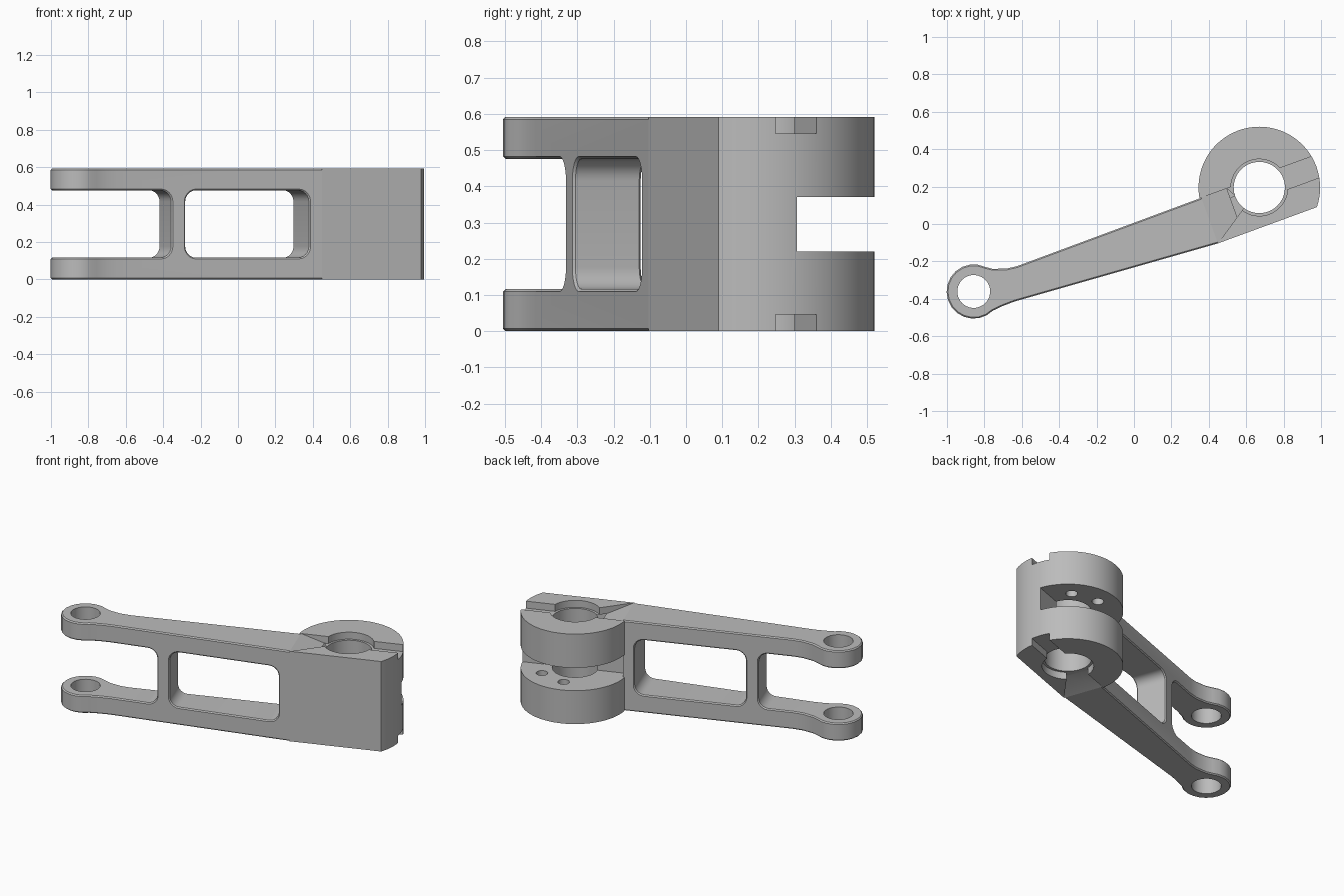
import bpy, bmesh
from math import cos, sin, pi, radians, atan2
from mathutils import Matrix

if "Cube" in bpy.data.objects:
    bpy.data.objects.remove(bpy.data.objects["Cube"], do_unlink=True)

H = 0.592            # overall height
TILT = radians(20)   # arm direction in plan
HUB_R, EYE_R, EYE_X = 0.325, 0.145, -1.625
FRONT, BACK, SEAM = -0.205, 0.055, -0.31
GAP_LO, GAP_HI = 0.116, H - 0.116

metal = bpy.data.materials.new("grey metal")
metal.use_nodes = True
GREY = (0.5, 0.5, 0.5, 1)
metal.diffuse_color = GREY
metal.node_tree.nodes["Principled BSDF"].inputs["Base Color"].default_value = GREY


def arc(cx, cy, r, a0, a1, n):
    return [(cx + r * cos(a0 + (a1 - a0) * i / n),
             cy + r * sin(a0 + (a1 - a0) * i / n)) for i in range(n + 1)]


def circle(cx, cy, r, n):
    return arc(cx, cy, r, 0, 2 * pi, n)[:-1]


def rounded(x0, z0, x1, z1, r):
    pts = []
    for i, (x, z) in enumerate([(x1 - r, z1 - r), (x0 + r, z1 - r),
                                (x0 + r, z0 + r), (x1 - r, z0 + r)]):
        pts += arc(x, z, r, i * pi / 2, (i + 1) * pi / 2, 6)
    return pts


def prism(name, pts, lo, hi, along_y=False):
    """Extrude a plan profile upwards, or an elevation profile along y."""
    bm = bmesh.new()
    place = (lambda p, t: (p[0], t, p[1])) if along_y else (lambda p, t: (p[0], p[1], t))
    face = bm.faces.new([bm.verts.new(place(p, lo)) for p in pts])
    out = bmesh.ops.extrude_face_region(bm, geom=[face])
    shift = (0, hi - lo, 0) if along_y else (0, 0, hi - lo)
    bmesh.ops.translate(bm, vec=shift,
                        verts=[v for v in out["geom"] if isinstance(v, bmesh.types.BMVert)])
    bmesh.ops.recalc_face_normals(bm, faces=bm.faces)
    mesh = bpy.data.meshes.new(name)
    bm.to_mesh(mesh)
    bm.free()
    obj = bpy.data.objects.new(name, mesh)
    bpy.context.collection.objects.link(obj)
    return obj


def apply(obj, mod):
    bpy.context.view_layer.objects.active = obj
    bpy.ops.object.modifier_apply(modifier=mod.name)


def cut(obj, *cutters):
    for c in cutters:
        mod = obj.modifiers.new("cut", "BOOLEAN")
        mod.operation, mod.solver, mod.object = "DIFFERENCE", "EXACT", c
        apply(obj, mod)
        bpy.data.objects.remove(c, do_unlink=True)


def finish(obj):
    obj.data.materials.clear()
    obj.data.materials.append(metal)
    obj.data.transform(Matrix.Translation((0.67, 0.195, 0)) @ Matrix.Rotation(TILT, 4, "Z"))
    bpy.ops.object.select_all(action="DESELECT")
    obj.select_set(True)
    bpy.context.view_layer.objects.active = obj
    bpy.ops.object.shade_smooth_by_angle(angle=radians(32))


# Forked arm: tapered bar with a rounded eye, window and fork gap
neck_back = [(-0.25, BACK), (-1.36, 0.048), (-1.42, 0.055), (-1.49, 0.08)]
neck_front = [(-1.505, -0.126), (-1.44, -0.125), (SEAM, FRONT), (-0.25, FRONT)]
eye = arc(EYE_X, 0, EYE_R, radians(45), radians(295), 15)
arm = prism("forked_arm", neck_back + eye + neck_front, 0, H)
cut(arm,
    prism("window_cutter", rounded(-1.066, GAP_LO, -0.38, GAP_HI, 0.06), -1, 1, True),
    prism("fork_cutter", rounded(-2.2, GAP_LO, -1.144, GAP_HI, 0.06), -1, 1, True))
bevel = arm.modifiers.new("edge", "BEVEL")
bevel.width, bevel.segments = 0.007, 1
bevel.limit_method, bevel.angle_limit = "ANGLE", radians(50)
apply(arm, bevel)
cut(arm,
    prism("eye_cutter", circle(EYE_X, 0, 0.088, 28), -1, 2),
    prism("end_cutter", [(SEAM, -1), (1, -1), (1, 1), (SEAM, 1)], -1, 2))
finish(arm)

# Hub: round clamp with a flat front and a square corner at the arm
hub_pts = arc(0, 0, HUB_R, atan2(FRONT, 0.255), radians(170), 48)
hub = prism("hub", hub_pts + [(SEAM, BACK), (SEAM, FRONT)], 0, H)
cut(hub,
    prism("bore_cutter", circle(0, 0, 0.137, 48), -1, 2),
    prism("slot_cutter", [(-1, 0), (1, 0), (1, 1), (-1, 1)], 0.22, 0.37))

DEPTH = 0.046
for top in (False, True):
    lo, hi = (H - DEPTH, H + 0.1) if top else (-0.1, DEPTH)
    # Sloping recess beside the arm, flat groove and counterbore
    ramp = prism("ramp_cutter", [(SEAM, BACK), (-0.165, BACK), (-0.1, BACK), (-0.1, -0.065),
                                 (-0.165, -0.108), (SEAM, FRONT)], lo, hi)
    for v in ramp.data.vertices:
        if v.co.x < SEAM + 0.01 and 0 < v.co.z < H:
            v.co.z = H if top else 0
    bm = bmesh.new()
    bm.from_mesh(ramp.data)
    bmesh.ops.triangulate(bm, faces=[f for f in bm.faces if abs(f.normal.z) > 0.5])
    bm.to_mesh(ramp.data)
    bm.free()
    cut(hub, ramp,
        prism("groove_cutter", [(0, -0.06), (1, -0.06), (1, 0.06), (0, 0.06)], lo, hi),
        prism("counterbore_cutter", circle(0, 0, 0.152, 48), lo, hi))

# Blind pin holes in both inner faces of the slot
for a in (36, 86):
    x, y = 0.212 * cos(radians(a)), 0.212 * sin(radians(a))
    cut(hub, prism("pin_cutter", circle(x, y, 0.035, 20), 0.12, 0.47))
finish(hub)
